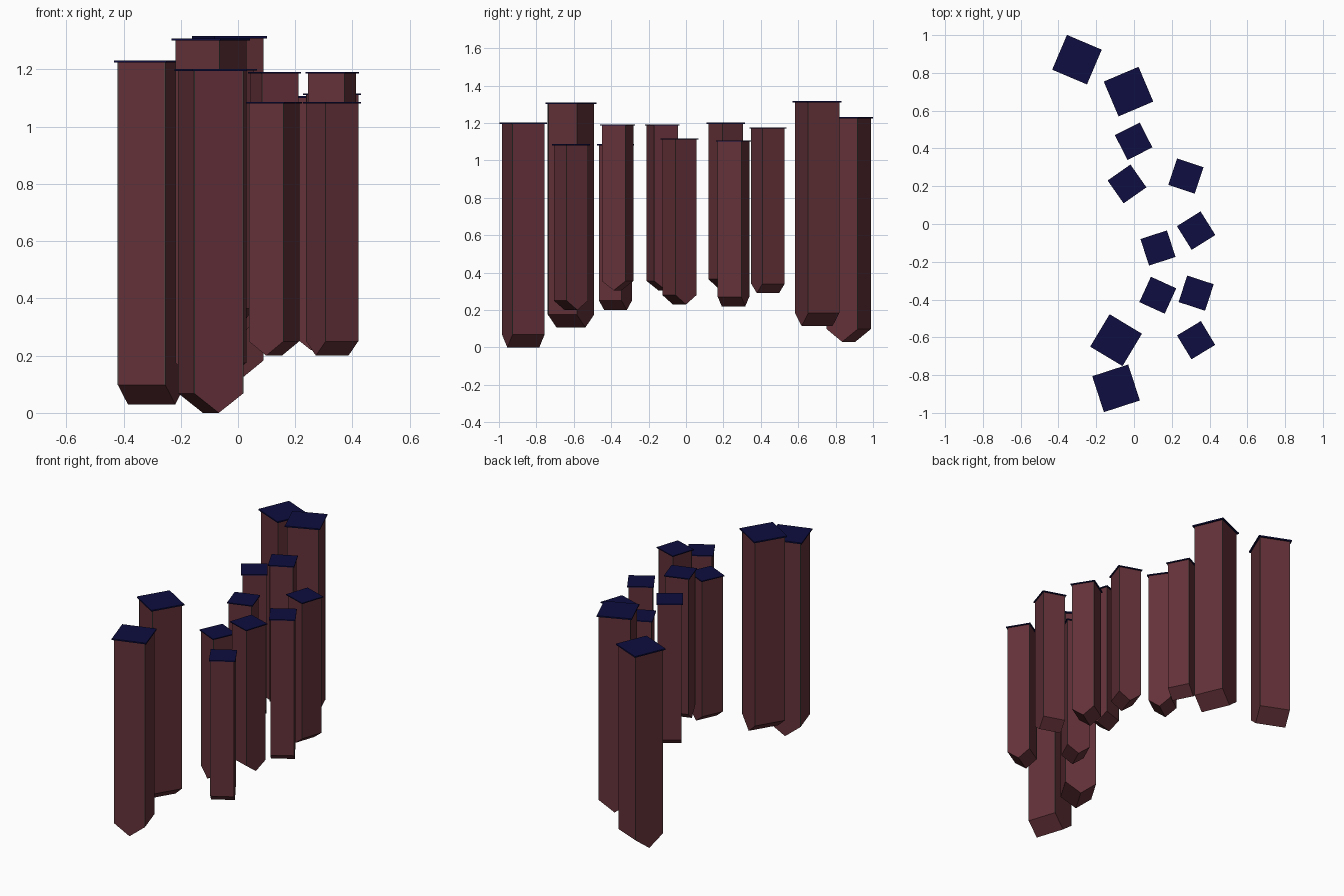
import bpy, bmesh, math
from mathutils import Matrix

if "Cube" in bpy.data.objects:
    bpy.data.objects.remove(bpy.data.objects["Cube"])


def material(name, rgb):
    m = bpy.data.materials.new(name)
    m.diffuse_color = (*rgb, 1)
    m.use_nodes = True
    m.node_tree.nodes["Principled BSDF"].inputs["Base Color"].default_value = m.diffuse_color
    return m


WOOD = material("dark red brown", (0.125, 0.031, 0.040))
NAVY = material("deep navy", (0.004, 0.004, 0.052))
TRIM = material("grey green", (0.065, 0.075, 0.065))

# Proportions of one large pillar (small ones are scaled copies)
HALF = 0.09         # half side of the shaft
CAP = 0.1           # half side of the cap plate
KEEL = 0.068        # height of the wedge-shaped foot
HEIGHT = 1.202
CAP_T = 0.008
SMALL = 0.7375


def finish(bm, name, mat, place):
    bmesh.ops.recalc_face_normals(bm, faces=bm.faces)
    mesh = bpy.data.meshes.new(name)
    bm.to_mesh(mesh)
    bm.free()
    mesh.materials.append(mat)
    ob = bpy.data.objects.new(name, mesh)
    ob.matrix_world = place
    bpy.context.collection.objects.link(ob)


def add_box(bm, x, y, z0, z1, sx, sy):
    m = Matrix.Translation((x, y, (z0 + z1) / 2)) @ Matrix.Diagonal((sx, sy, z1 - z0, 1))
    bmesh.ops.create_cube(bm, size=1, matrix=m)


def pillar(i, x, y, z, angle, scale):
    place = (Matrix.Translation((x, y, z)) @ Matrix.Rotation(math.radians(angle), 4, 'Z')
             @ Matrix.Scale(scale, 4))
    top = HEIGHT - CAP_T

    # shaft: pentagon profile with a ridge at the bottom, extruded along the ridge
    bm = bmesh.new()
    profile = [(0, 0), (HALF, KEEL), (HALF, top), (-HALF, top), (-HALF, KEEL)]
    face = bm.faces.new([bm.verts.new((-HALF, py, pz)) for py, pz in profile])
    ext = bmesh.ops.extrude_face_region(bm, geom=[face])
    verts = [v for v in ext["geom"] if isinstance(v, bmesh.types.BMVert)]
    bmesh.ops.translate(bm, vec=(2 * HALF, 0, 0), verts=verts)
    finish(bm, f"pillar_shaft_{i}", WOOD, place)

    # hairline corner strips
    bm = bmesh.new()
    for sx in (-1, 1):
        for sy in (-1, 1):
            add_box(bm, sx * (HALF - 0.001), sy * (HALF - 0.001), KEEL, top, 0.003, 0.003)
    finish(bm, f"corner_strips_{i}", TRIM, place)

    # thin overhanging cap
    bm = bmesh.new()
    add_box(bm, 0, 0, top, HEIGHT, 2 * CAP, 2 * CAP)
    finish(bm, f"pillar_cap_{i}", NAVY, place)


# x, y, bottom z, ridge direction in degrees, scale
PILLARS = [
    (-0.302, 0.870, 0.030, -23, 1),
    (-0.029, 0.701, 0.115, 113, 1),
    (-0.002, 0.438, 0.290, 117, SMALL),
    (-0.037, 0.212, 0.315, 35, SMALL),
    (0.275, 0.254, 0.220, 71.5, SMALL),
    (0.329, -0.035, 0.230, 32, SMALL),
    (0.127, -0.127, 0.305, 18, SMALL),
    (0.126, -0.377, 0.200, 65.5, SMALL),
    (0.329, -0.366, 0.305, -18, SMALL),
    (0.329, -0.615, 0.200, 31, SMALL),
    (-0.095, -0.615, 0.107, 59, 1),
    (-0.095, -0.870, 0.000, 108, 1),
]
for i, p in enumerate(PILLARS, 1):
    pillar(i, *p)
